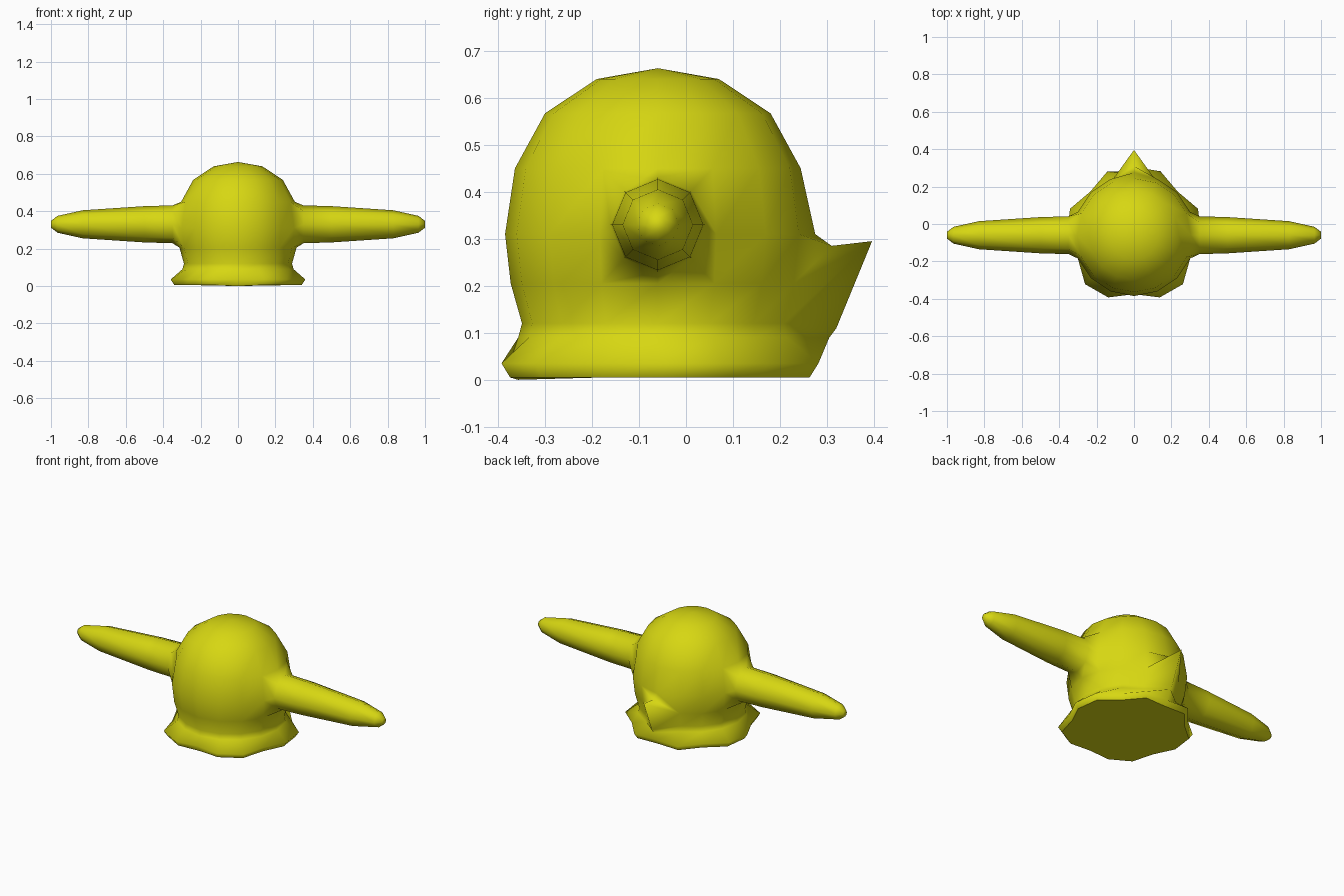
import bpy, bmesh, math

cube = bpy.data.objects.get("Cube")
if cube:
    bpy.data.objects.remove(cube, do_unlink=True)

CY = -0.06          # axis of the round body
SEG = 16            # columns around the body
BACK = 4            # column that faces +y

mat = bpy.data.materials.new("mustard yellow")
mat.use_nodes = True
colour = (0.68, 0.68, 0.006, 1)
mat.diffuse_color = colour
mat.node_tree.nodes["Principled BSDF"].inputs["Base Color"].default_value = colour

bm = bmesh.new()

# Wavy rim radius, from the back (+90 degrees) round to the front (-90), same on both sides
rim_half = [0.337, 0.37, 0.33, 0.37, 0.36, 0.325, 0.37, 0.36, 0.315]


def rim(j):
    k = abs(j - BACK) % SEG
    return rim_half[min(k, SEG - k)]


# Body rings (height, radius), bottom to top; None uses the wavy rim
profile = [(0.005, None), (0.035, None), (0.09, 0.297), (0.12, 0.289), (0.205, 0.313),
           (0.31, 0.325), (0.45, 0.304), (0.567, 0.24), (0.64, 0.13)]
rings = []
for i, (z, r) in enumerate(profile):
    ring = []
    for j in range(SEG):
        a = math.tau * j / SEG
        rad = r if r else rim(j) * (0.945 if i == 0 else 1)
        ring.append(bm.verts.new((rad * math.cos(a), CY + rad * math.sin(a), z)))
    rings.append(ring)
rings[0][12].co.z = 0.0

WING_RING = 5
faces = {}
for i in range(len(rings) - 1):
    for j in range(SEG):
        n = (j + 1) % SEG
        # leave a four-face opening on each side for the wings
        if i in (WING_RING - 1, WING_RING) and j in (0, 15, 7, 8):
            continue
        faces[i, j] = bm.faces.new((rings[i][j], rings[i][n], rings[i + 1][n], rings[i + 1][j]))

# Crown and flat underside
pole = bm.verts.new((0, CY, 0.663))
for j in range(SEG):
    bm.faces.new((rings[-1][j], rings[-1][(j + 1) % SEG], pole))
bottom = bm.faces.new(rings[0][::-1])

# Tapered octagonal wings growing out of the openings
wing_profile = [(0.35, 0.101), (0.5, 0.097), (0.83, 0.075), (0.965, 0.045), (1.0, 0.018)]
offsets = [(1, 0), (1, 1), (0, 1), (-1, 1), (-1, 0), (-1, -1), (0, -1), (1, -1)]
for side, col in ((1, 0), (-1, 8)):
    prev = [rings[WING_RING + di][(col + dj) % SEG] for dj, di in offsets]
    for x, r in wing_profile:
        cur = []
        for k in range(8):
            a = math.tau * k / 8
            cur.append(bm.verts.new((side * x, CY + side * r * math.cos(a),
                                     0.33 + r * math.sin(a))))
        for k in range(8):
            n = (k + 1) % 8
            bm.faces.new((prev[k], prev[n], cur[n], cur[k]))
        prev = cur
    bm.faces.new(prev)
for v in (rings[WING_RING][0], rings[WING_RING][8]):
    bm.verts.remove(v)

# Pointed tail pulled out of the back column
tip, above = rings[4][BACK], rings[5][BACK]
rings[2][BACK].co.y = 0.305
rings[3][BACK].co = (0, 0.32, 0.11)
tip.co = (0, 0.396, 0.295)
above.co = (0, 0.275, 0.31)
edge = bm.edges.get((tip, above))
_, notch = bmesh.utils.edge_split(edge, tip, 0.5)
notch.co = (0, 0.31, 0.285)
for j, near in ((BACK - 1, rings[4][BACK - 1]), (BACK, rings[4][BACK + 1])):
    bmesh.utils.face_split(faces[4, j], notch, near)

# Smooth surface with a crisp flat underside
bmesh.ops.recalc_face_normals(bm, faces=bm.faces[:])
for f in bm.faces:
    f.smooth = f is not bottom
for e in bottom.edges:
    e.smooth = False

mesh = bpy.data.meshes.new("winged_body")
bm.to_mesh(mesh)
bm.free()
mesh.materials.append(mat)
obj = bpy.data.objects.new("winged_body", mesh)
bpy.context.collection.objects.link(obj)
